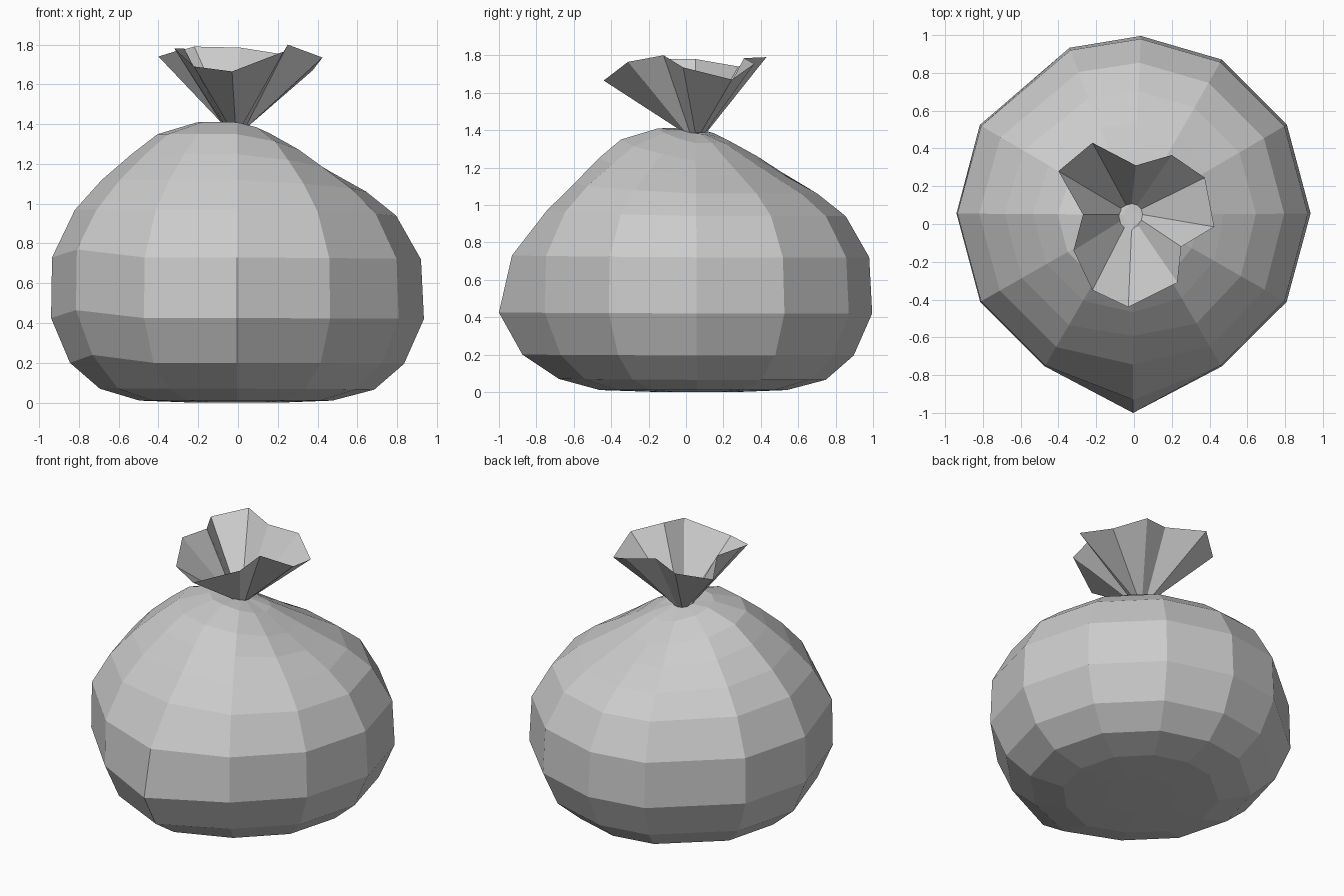
import bpy, bmesh
from math import cos, sin, radians

if "Cube" in bpy.data.objects:
    bpy.data.objects.remove(bpy.data.objects["Cube"])

N = 12
CX, CY = -0.005, 0.06


def loft(name, rings, cap_start=False, cap_end=False):
    """Skin a stack of equal-count closed rings with flat quads."""
    bm = bmesh.new()
    vs = [[bm.verts.new(p) for p in ring] for ring in rings]
    for a, b in zip(vs, vs[1:]):
        for i in range(N):
            j = (i + 1) % N
            bm.faces.new((a[i], a[j], b[j], b[i]))
    if cap_start:
        bm.faces.new(vs[0][::-1])
    if cap_end:
        bm.faces.new(vs[-1])
    me = bpy.data.meshes.new(name)
    bm.to_mesh(me)
    bm.free()
    ob = bpy.data.objects.new(name, me)
    bpy.context.collection.objects.link(ob)
    return ob


# Bag profiles (radius, height): full front-left side and slumped back-right side
full = [(.22, 0), (.49, .01), (.69, .07), (.84, .2), (.935, .425), (.93, .73),
        (.815, .97), (.68, 1.12), (.53, 1.25), (.40, 1.35), (.20, 1.41), (.05, 1.40)]
slump = [(.22, 0), (.48, .01), (.69, .065), (.84, .195), (.94, .42), (.925, .72),
         (.80, .94), (.65, 1.06), (.48, 1.155), (.34, 1.235), (.18, 1.33), (.05, 1.38)]
front_push = [1, 1.06, 1.07, 1.11, 1.13, 1.06, .98, .95, .98, 1, 1, 1]

angles = [30 * i for i in range(N)]
angles[3], angles[4] = 87.5, 111    # uneven folds at the back

rings = []
for k, ((r1, z1), (r0, z0)) in enumerate(zip(full, slump)):
    ring = []
    for i, a in enumerate(angles):
        w = min(1, max(0, .5 + .7 * cos(radians(a - 225))))
        r = r0 + (r1 - r0) * w
        z = z0 + (z1 - z0) * w
        if i == 9:                   # front crease
            r *= front_push[k]
        if i == 7 and 3 <= k <= 5:   # lifted fold at front left
            z += .04
        ring.append((CX + r * cos(radians(a)), CY - .01 * k / 11 + r * sin(radians(a)), z))
    rings.append(ring)
loft("bag_body", rings, cap_start=True, cap_end=True)

# Ruffled tied top: pleated rim, counter-clockwise from +x
rim = [(.425, -.015, 1.735), (.375, .245, 1.67), (.20, .365, 1.755), (.01, .31, 1.785),
       (-.22, .43, 1.79), (-.40, .28, 1.74), (-.27, .05, 1.78), (-.32, -.14, 1.78),
       (-.22, -.35, 1.69), (-.03, -.44, 1.665), (.23, -.31, 1.765), (.25, -.12, 1.80)]
neck = [(-.012 + .058 * cos(radians(30 * i)), .05 + .058 * sin(radians(30 * i)), 1.385)
        for i in range(N)]
loft("tied_top", [neck, rim], cap_start=True)
